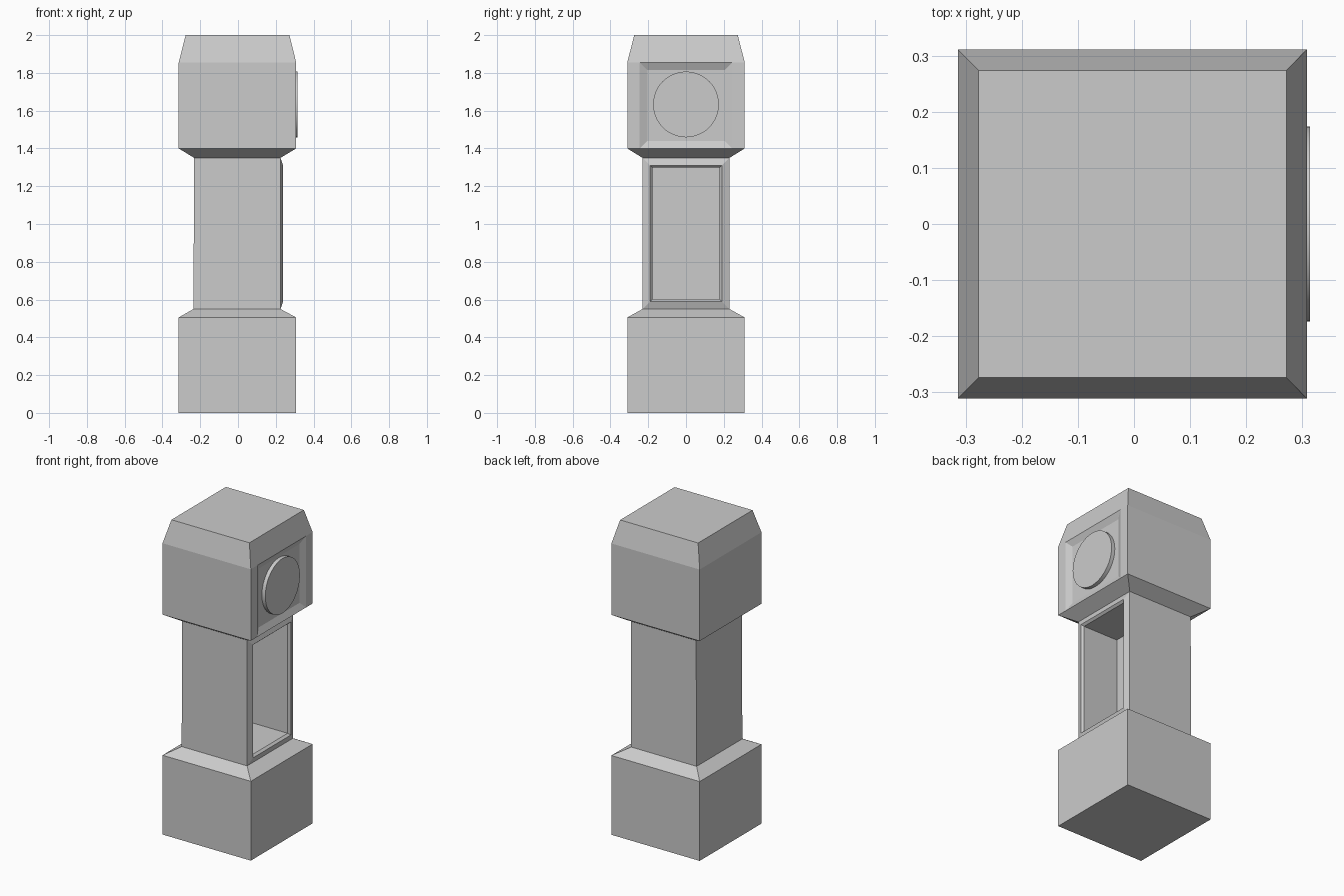
import bpy, bmesh
from mathutils import Vector, Matrix

cube = bpy.data.objects.get("Cube")
if cube:
    bpy.data.objects.remove(cube, do_unlink=True)

grey = bpy.data.materials.new("plain_grey")
grey.use_nodes = True
grey.diffuse_color = (0.6, 0.6, 0.6, 1)
grey.node_tree.nodes["Principled BSDF"].inputs["Base Color"].default_value = (0.6, 0.6, 0.6, 1)


def finish(bm, name):
    bmesh.ops.recalc_face_normals(bm, faces=bm.faces)
    mesh = bpy.data.meshes.new(name)
    bm.to_mesh(mesh)
    bm.free()
    mesh.materials.append(grey)
    obj = bpy.data.objects.new(name, mesh)
    bpy.context.collection.objects.link(obj)
    return obj


def inset(bm, face, thickness, depth):
    bmesh.ops.inset_individual(bm, faces=[face], thickness=thickness,
                               depth=depth, use_even_offset=True)


def facing_clock_side(bm, z):
    """Widest face turned to +x whose centre is near height z, around y = 0."""
    bm.normal_update()
    found = [f for f in bm.faces if f.normal.x > 0.99
             and abs(f.calc_center_median().z - z) < 0.1
             and abs(f.calc_center_median().y) < 0.05]
    return max(found, key=lambda f: f.calc_area())


# Cabinet: square rings (back x, clock-side x, half depth, height), bottom to top
rings = [(-0.314, 0.308, 0.311, 0), (-0.314, 0.308, 0.311, 0.505),
         (-0.236, 0.225, 0.23, 0.55), (-0.232, 0.225, 0.23, 1.35),
         (-0.314, 0.308, 0.311, 1.4), (-0.314, 0.308, 0.311, 1.855),
         (-0.277, 0.272, 0.274, 2)]
bm = bmesh.new()
loops = [[bm.verts.new(p) for p in ((a, -d, z), (b, -d, z), (b, d, z), (a, d, z))]
         for a, b, d, z in rings]
for low, high in zip(loops, loops[1:]):
    for i in range(4):
        j = (i + 1) % 4
        bm.faces.new((low[i], low[j], high[j], high[i]))
bm.faces.new(loops[0][::-1])
bm.faces.new(loops[-1])

# Door frame raised on the trunk, then the open pendulum chamber
door = facing_clock_side(bm, 0.95)
inset(bm, door, 0.04, 0.014)
inset(bm, door, 0.012, -0.014)
inset(bm, door, 0, -0.245)

# Shallow recessed panel on the hood
for side in (-1, 1):
    face = facing_clock_side(bm, 1.63)
    bmesh.ops.bisect_plane(bm, geom=[face, *face.edges, *face.verts],
                           plane_co=Vector((0, side * 0.245, 0)),
                           plane_no=Vector((0, 1, 0)))
inset(bm, facing_clock_side(bm, 1.63), 0.04, -0.018)
finish(bm, "cabinet")

# Round dial
bm = bmesh.new()
bmesh.ops.create_cone(bm, cap_ends=True, segments=48, radius1=0.174, radius2=0.174, depth=0.03,
                      matrix=Matrix.Translation((0.299, 0, 1.633)) @ Matrix.Rotation(1.5708, 4, 'Y'))
dial = finish(bm, "dial")
bpy.ops.object.select_all(action='DESELECT')
dial.select_set(True)
bpy.context.view_layer.objects.active = dial
bpy.ops.object.shade_smooth_by_angle()
